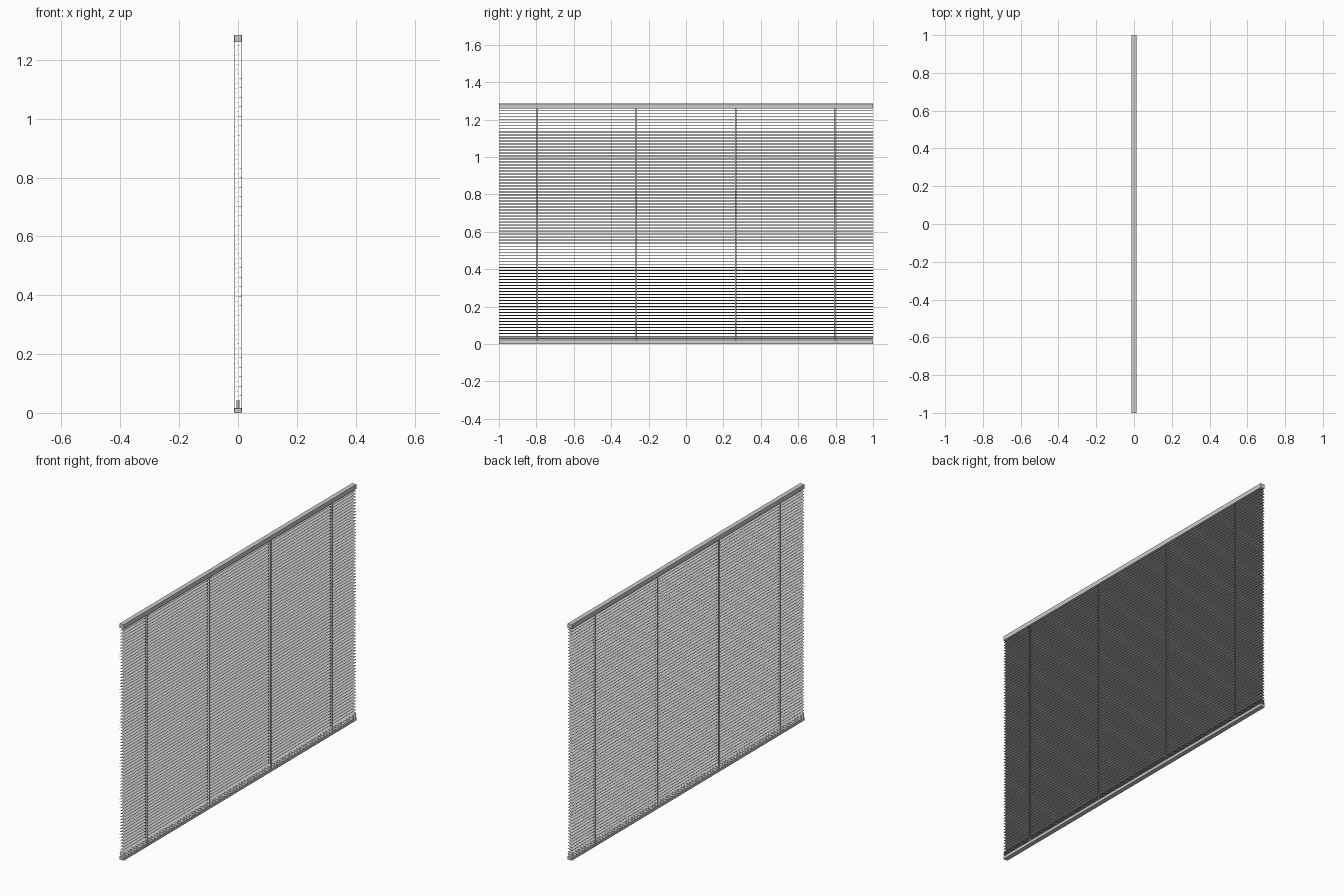
import bpy, bmesh, math
from mathutils import Matrix

if "Cube" in bpy.data.objects:
    bpy.data.objects.remove(bpy.data.objects["Cube"])

HALF = 1.0      # half length along y
TOP = 1.285


def add_object(name, bm):
    bmesh.ops.recalc_face_normals(bm, faces=bm.faces)
    me = bpy.data.meshes.new(name)
    bm.to_mesh(me)
    bm.free()
    ob = bpy.data.objects.new(name, me)
    bpy.context.collection.objects.link(ob)
    return ob


def box(bm, c, s):
    bmesh.ops.create_cube(bm, size=1, matrix=Matrix.Translation(c) @ Matrix.Diagonal((*s, 1)))


def extrude_profile(bm, pts, half):
    a = [bm.verts.new((x, -half, z)) for x, z in pts]
    b = [bm.verts.new((x, half, z)) for x, z in pts]
    n = len(pts)
    for i in range(n):
        j = (i + 1) % n
        bm.faces.new((a[i], a[j], b[j], b[i]))
    bm.faces.new(a[::-1])
    bm.faces.new(b)


def slat_profile(z, tilt, width=0.025, crown=0.0016, thick=0.0005, n=4):
    up, low = [], []
    for i in range(n + 1):
        t = 2 * i / n - 1
        x, h = t * width / 2, crown * (1 - t * t)
        up.append((x, h + thick))
        low.append((x, h))
    c, s = math.cos(tilt), math.sin(tilt)
    return [(x * c - h * s, z + x * s + h * c) for x, h in up + low[::-1]]


# head rail and bottom rail
for name, z0, z1 in (("head_rail", 1.260, TOP), ("bottom_rail", 0.0, 0.016)):
    bm = bmesh.new()
    box(bm, (0, 0, (z0 + z1) / 2), (0.026, 2 * HALF, z1 - z0))
    rail = add_object(name, bm)
    bev = rail.modifiers.new("bevel", 'BEVEL')
    bev.width = 0.0015
    bev.segments = 2

# hanging tilted slats
PITCH, Z0 = 0.0161, 0.056
COUNT = 75
bm = bmesh.new()
for i in range(COUNT):
    extrude_profile(bm, slat_profile(Z0 + i * PITCH, math.radians(10)), HALF - 0.001)
add_object("slats", bm)

# slats gathered on the bottom rail
bm = bmesh.new()
for i in range(8):
    extrude_profile(bm, slat_profile(0.0175 + i * 0.0034, 0), HALF - 0.001)
add_object("stacked_slats", bm)

# ladder cords on both edges, rungs and lift cord through the middle
bm = bmesh.new()
for y in (-0.795, -0.265, 0.265, 0.795):
    for x in (-0.0128, 0.0128):
        for dy in (-0.003, 0.003):
            box(bm, (x, y + dy, 0.635), (0.001, 0.0016, 1.25))
    box(bm, (0, y, 0.635), (0.0015, 0.004, 1.25))
add_object("ladder_cords", bm)
